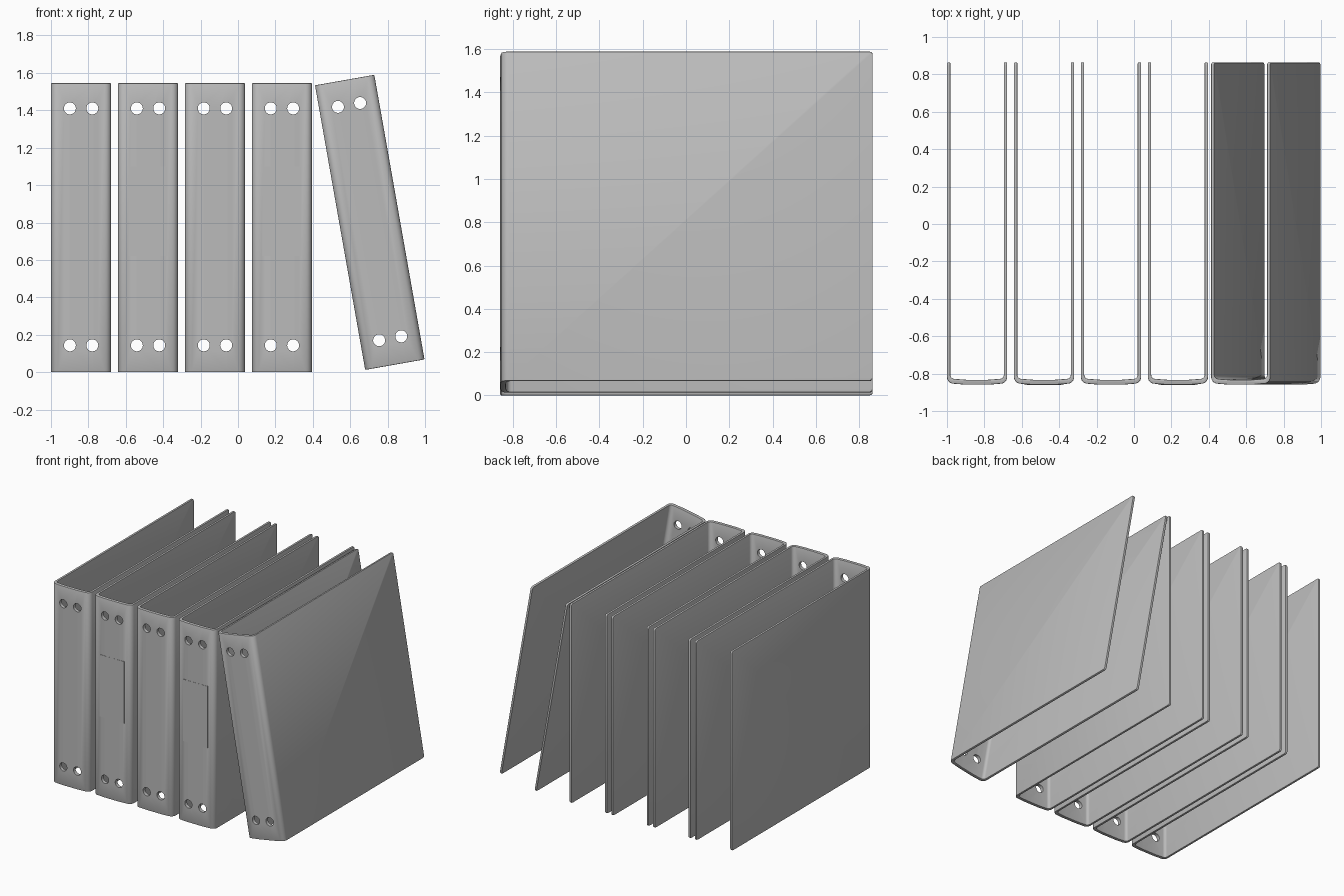
import bpy, bmesh, math
from mathutils import Matrix, Vector

old = bpy.data.objects.get("Cube")
if old:
    bpy.data.objects.remove(old, do_unlink=True)

WIDTH, HEIGHT = 0.322, 1.545
FRONT, BACK = -0.86, 0.863
COVER, SPINE = 0.018, 0.026
HOLE_X, HOLE_Z, HOLE_R = 0.06, (0.143, 1.41), 0.032

grey = bpy.data.materials.new("binder grey")
grey.use_nodes = True
grey.diffuse_color = (0.5, 0.5, 0.5, 1)
grey.node_tree.nodes["Principled BSDF"].inputs["Base Color"].default_value = (0.5, 0.5, 0.5, 1)


def u_path(half, front, radius, bow, steps=6):
    """Open U outline from the left back end round the spine to the right back end."""
    right = [(half, BACK)]
    for i in range(steps + 1):
        a = math.pi / 2 * i / steps
        right.append((half - radius + radius * math.cos(a),
                      front + bow + radius - radius * math.sin(a)))
    right.append((half * 0.4, front + bow * 0.2))
    return [(-x, y) for x, y in right] + right[::-1]


def add_object(name, bm):
    mesh = bpy.data.meshes.new(name)
    bm.to_mesh(mesh)
    bm.free()
    mesh.materials.append(grey)
    obj = bpy.data.objects.new(name, mesh)
    bpy.context.collection.objects.link(obj)
    return obj


# Folded cover: U profile raised to full height, rounded back corners
bm = bmesh.new()
outline = u_path(WIDTH / 2, FRONT, 0.036, 0.006)
outline += u_path(WIDTH / 2 - COVER, FRONT + SPINE, 0.022, 0.006)[::-1]
base = bm.faces.new([bm.verts.new((x, y, 0)) for x, y in outline])
top = bmesh.ops.extrude_face_region(bm, geom=[base])["geom"]
bmesh.ops.translate(bm, vec=(0, 0, HEIGHT), verts=[v for v in top if isinstance(v, bmesh.types.BMVert)])
bmesh.ops.recalc_face_normals(bm, faces=bm.faces)
corners = [e for e in bm.edges
           if all(v.co.y > BACK - 0.001 for v in e.verts)
           and abs(e.verts[0].co.z - e.verts[1].co.z) < 0.001]
bmesh.ops.bevel(bm, geom=corners, offset=0.015, segments=3, profile=0.5, affect='EDGES')
shell = add_object("binder_shell", bm)

# Cutter for the four spine holes
bm = bmesh.new()
for z in HOLE_Z:
    for x in (-HOLE_X, HOLE_X):
        place = Matrix.Translation((x, FRONT, z)) @ Matrix.Rotation(math.pi / 2, 4, 'X')
        bmesh.ops.create_cone(bm, cap_ends=True, segments=24, radius1=HOLE_R,
                              radius2=HOLE_R, depth=0.2, matrix=place)
cutter = add_object("hole_cutter", bm)
cutter.hide_render = True

bevel = shell.modifiers.new("soft rims", 'BEVEL')
bevel.width, bevel.segments, bevel.limit_method = 0.004, 2, 'ANGLE'
bevel.angle_limit = math.radians(50)
cut = shell.modifiers.new("holes", 'BOOLEAN')
cut.object, cut.solver = cutter, 'EXACT'
bpy.context.view_layer.update()
binder_mesh = bpy.data.meshes.new_from_object(shell.evaluated_get(bpy.context.evaluated_depsgraph_get()))
binder_mesh.name = "binder"
for helper in (shell, cutter):
    bpy.data.objects.remove(helper, do_unlink=True)

# Four upright binders and one leaning against them
stand = [Matrix.Translation((x, 0, 0)) for x in (-0.839, -0.481, -0.123, 0.235)]
lean = (Matrix.Translation((0.68, 0, 0.012)) @ Matrix.Rotation(math.radians(-10), 4, 'Y')
        @ Matrix.Translation((WIDTH / 2, 0, 0)))
names = ["binder_1", "binder_2", "binder_3", "binder_4", "leaning_binder"]
for name, place in zip(names, stand + [lean]):
    obj = bpy.data.objects.new(name, binder_mesh)
    obj.matrix_world = place
    bpy.context.collection.objects.link(obj)
    bpy.ops.object.select_all(action='DESELECT')
    obj.select_set(True)
    bpy.context.view_layer.objects.active = obj
bpy.ops.object.shade_smooth_by_angle(angle=math.radians(35))

# Thin label plates on two spines
for name, place in (("label_2", stand[1]), ("label_4", stand[3])):
    bm = bmesh.new()
    bmesh.ops.create_cube(bm, size=1)
    bmesh.ops.scale(bm, vec=(0.21, 0.006, 0.48), verts=bm.verts)
    bmesh.ops.translate(bm, vec=(0, FRONT + 0.003, 0.86), verts=bm.verts)
    add_object(name, bm).matrix_world = place
